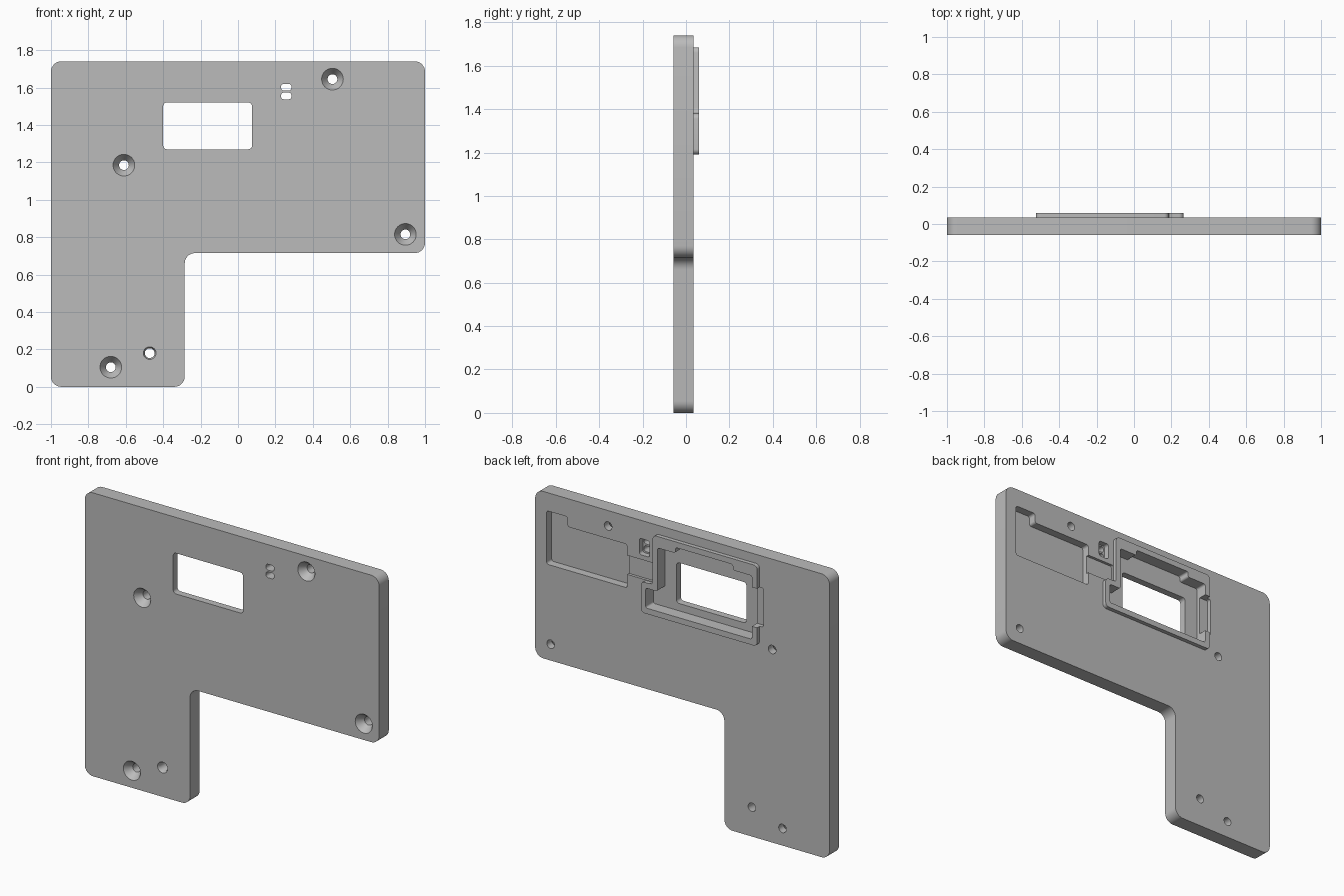
import bpy, bmesh, math
from mathutils import Vector

cube = bpy.data.objects.get("Cube")
if cube:
    bpy.data.objects.remove(cube, do_unlink=True)

gray = bpy.data.materials.new("plain gray")
gray.use_nodes = True
COLOR = (0.5, 0.5, 0.5, 1)
gray.diffuse_color = COLOR
gray.node_tree.nodes["Principled BSDF"].inputs["Base Color"].default_value = COLOR

BACK, FRONT, FLOOR, RIM = 0.035, -0.058, -0.015, 0.06


def rounded(corners, radius, steps=8):
    """Round each corner of an (x, z) outline with an arc."""
    out = []
    pts = [Vector(c) for c in corners]
    for i, p in enumerate(pts):
        a = (pts[i - 1] - p).normalized()
        b = (pts[(i + 1) % len(pts)] - p).normalized()
        centre = p + (a + b) * radius
        for k in range(steps + 1):
            t = k / steps * math.pi / 2
            out.append(centre - b * radius * math.cos(t) - a * radius * math.sin(t))
    return out


def box(x0, x1, z0, z1):
    return [(x0, z0), (x1, z0), (x1, z1), (x0, z1)]


def new_object(name, bm):
    bmesh.ops.recalc_face_normals(bm, faces=bm.faces)
    mesh = bpy.data.meshes.new(name)
    bm.to_mesh(mesh)
    bm.free()
    mesh.materials.append(gray)
    obj = bpy.data.objects.new(name, mesh)
    bpy.context.collection.objects.link(obj)
    return obj


def prism(name, corners, radius, y0, y1):
    bm = bmesh.new()
    face = bm.faces.new([bm.verts.new((p.x, y0, p.y)) for p in rounded(corners, radius)])
    ext = bmesh.ops.extrude_face_region(bm, geom=[face])
    moved = [v for v in ext["geom"] if isinstance(v, bmesh.types.BMVert)]
    bmesh.ops.translate(bm, verts=moved, vec=(0, y1 - y0, 0))
    return new_object(name, bm)


def screw_cutter(x, z, r_head, r_hole, depth, sides=32):
    """Countersunk hole: cone at the front, straight bore behind."""
    bm = bmesh.new()
    slope = (r_head - r_hole) / depth
    rings = []
    for y, r in ((FRONT - 0.01, r_head + slope * 0.01), (FRONT + depth, r_hole), (0.1, r_hole)):
        rings.append([bm.verts.new((x + r * math.cos(k * math.tau / sides), y,
                                    z + r * math.sin(k * math.tau / sides))) for k in range(sides)])
    for lo, hi in zip(rings, rings[1:]):
        for k in range(sides):
            n = (k + 1) % sides
            bm.faces.new((lo[k], lo[n], hi[n], hi[k]))
    bm.faces.new(rings[0])
    bm.faces.new(rings[-1])
    return new_object("screw_cutter", bm)


def combine(target, tool, operation):
    mod = target.modifiers.new("cut", "BOOLEAN")
    mod.object, mod.operation, mod.solver = tool, operation, "EXACT"
    bpy.context.view_layer.objects.active = target
    bpy.ops.object.modifier_apply(modifier=mod.name)
    bpy.data.objects.remove(tool, do_unlink=True)


# L-shaped plate
plate = prism("mounting_plate",
              [(-1, 0), (-0.285, 0), (-0.285, 0.715), (1, 0.715), (1, 1.74), (-1, 1.74)],
              0.055, FRONT, BACK)

# Raised rim around the window on the back
combine(plate, prism("window_rim",
                     [(-0.525, 1.19), (0.265, 1.19), (0.265, 1.38), (0.185, 1.38),
                      (0.185, 1.685), (-0.525, 1.685)], 0.025, 0.0, RIM), "UNION")

cutters = [
    # Stepped cavity inside the rim
    prism("cavity", [(-0.49, 1.225), (0.232, 1.225), (0.232, 1.347), (0.152, 1.347),
                     (0.152, 1.615), (0.03, 1.615), (0.03, 1.65), (-0.36, 1.65),
                     (-0.36, 1.615), (-0.49, 1.615)], 0.012, FLOOR, 0.1),
    # Gap in the rim at the side
    prism("side_gap", box(-0.55, -0.44, 1.305, 1.545), 0.012, 0.01, 0.1),
    # Window
    prism("window", box(-0.4, 0.075, 1.27, 1.52), 0.02, -0.1, 0.1),
    # Component pocket and its shallow channel
    prism("pocket", [(0.375, 1.3), (0.923, 1.3), (0.923, 1.628), (0.78, 1.628),
                     (0.78, 1.567), (0.375, 1.567)], 0.015, FLOOR, 0.1),
    prism("channel", box(0.187, 0.4, 1.383, 1.5), 0.008, 0.018, 0.1),
    # Recess behind the two slots
    prism("slot_recess", box(0.222, 0.293, 1.528, 1.628), 0.015, 0.0, 0.1),
]
# Two small slots
for z in (1.602, 1.555):
    cutters.append(prism("slot", box(0.23, 0.286, z - 0.018, z + 0.018), 0.016, -0.1, 0.1))
# Screw holes
for x, z in ((0.505, 1.645), (-0.61, 1.185), (0.895, 0.815), (-0.68, 0.105)):
    cutters.append(screw_cutter(x, z, 0.058, 0.026, 0.045))
cutters.append(screw_cutter(-0.472, 0.18, 0.034, 0.026, 0.015))

for cutter in cutters:
    combine(plate, cutter, "DIFFERENCE")

# Smooth rounded corners, sharp edges
bpy.ops.object.select_all(action="DESELECT")
plate.select_set(True)
bpy.context.view_layer.objects.active = plate
bpy.ops.object.shade_smooth_by_angle(angle=math.radians(30))
